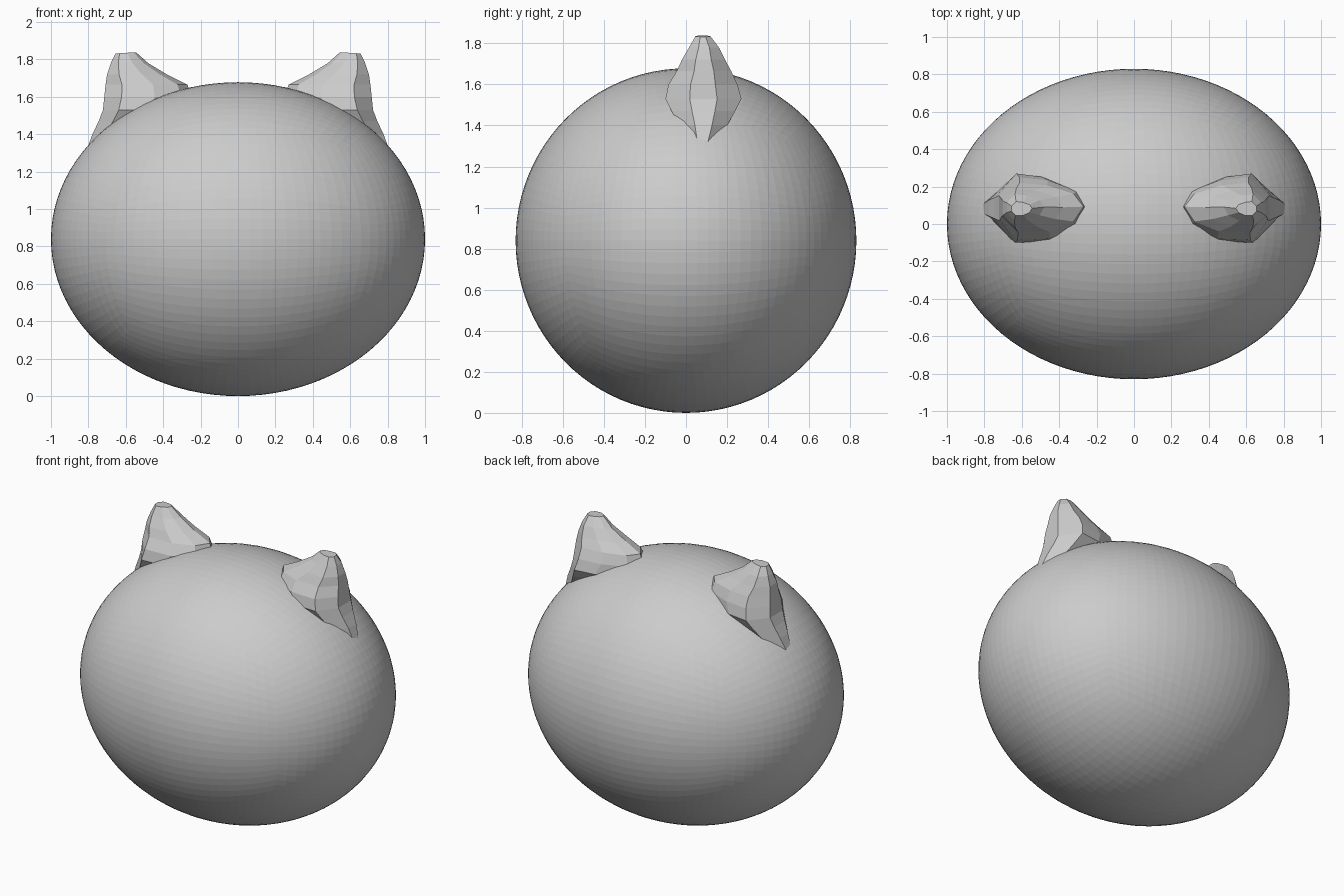
import bpy, bmesh, math

if "Cube" in bpy.data.objects:
    bpy.data.objects.remove(bpy.data.objects["Cube"])

SEGMENTS = 24          # quads along each side of the rounded body grid
RX, RY, RZ = 1.0, 0.83, 0.839


def make_object(name, bm):
    bmesh.ops.recalc_face_normals(bm, faces=bm.faces)
    mesh = bpy.data.meshes.new(name)
    bm.to_mesh(mesh)
    bm.free()
    obj = bpy.data.objects.new(name, mesh)
    bpy.context.collection.objects.link(obj)
    return obj


# Body: subdivided cube rounded to an ellipsoid
bm = bmesh.new()
bmesh.ops.create_cube(bm, size=2)
bmesh.ops.subdivide_edges(bm, edges=bm.edges[:], cuts=SEGMENTS - 1, use_grid_fill=True)
for v in bm.verts:
    for i in range(3):
        v.co[i] = math.tan(v.co[i] * math.pi / 4)
    v.co.normalize()
    v.co = (v.co.x * RX, v.co.y * RY, RZ + v.co.z * RZ)
body = make_object("head", bm)

# Ear levels: height, inner x, outer x, front y, back y
LEVELS = [
    (1.30, 0.50, 0.815, 0.02, 0.14),
    (1.40, 0.42, 0.778, -0.03, 0.20),
    (1.47, 0.36, 0.745, -0.07, 0.24),
    (1.53, 0.30, 0.722, -0.10, 0.27),
    (1.60, 0.25, 0.715, -0.085, 0.25),
    (1.665, 0.27, 0.708, -0.045, 0.22),
    (1.72, 0.38, 0.70, -0.02, 0.19),
    (1.78, 0.48, 0.68, 0.015, 0.16),
    (1.835, 0.545, 0.655, 0.045, 0.12),
]
# Ear cross-section in fractions of width and depth
SECTION = [(1, 0.32), (1, 0.68), (0.78, 1), (0.45, 0.95), (0.12, 0.78),
           (0, 0.52), (0.12, 0.22), (0.42, 0.02), (0.8, 0)]


def make_ear(name, side):
    bm = bmesh.new()
    rings = []
    for z, xi, xo, yf, yb in LEVELS:
        rings.append([bm.verts.new((side * (xi + (xo - xi) * u), yf + (yb - yf) * v, z))
                      for u, v in SECTION])
    # tip tilts slightly down towards the outside
    for v in rings[-1]:
        v.co.z += 0.06 * (0.6 - abs(v.co.x))
    n = len(SECTION)
    for a, b in zip(rings, rings[1:]):
        for i in range(n):
            j = (i + 1) % n
            bm.faces.new((a[i], a[j], b[j], b[i]))
    bm.faces.new(rings[0])
    bm.faces.new(rings[-1])
    return make_object(name, bm)


# Fuse both ears into the head
for name, side in (("left_ear", -1), ("right_ear", 1)):
    ear = make_ear(name, side)
    mod = body.modifiers.new(name, 'BOOLEAN')
    mod.operation = 'UNION'
    mod.solver = 'EXACT'
    mod.object = ear
    bpy.context.view_layer.objects.active = body
    bpy.ops.object.modifier_apply(modifier=mod.name)
    bpy.data.objects.remove(ear)
